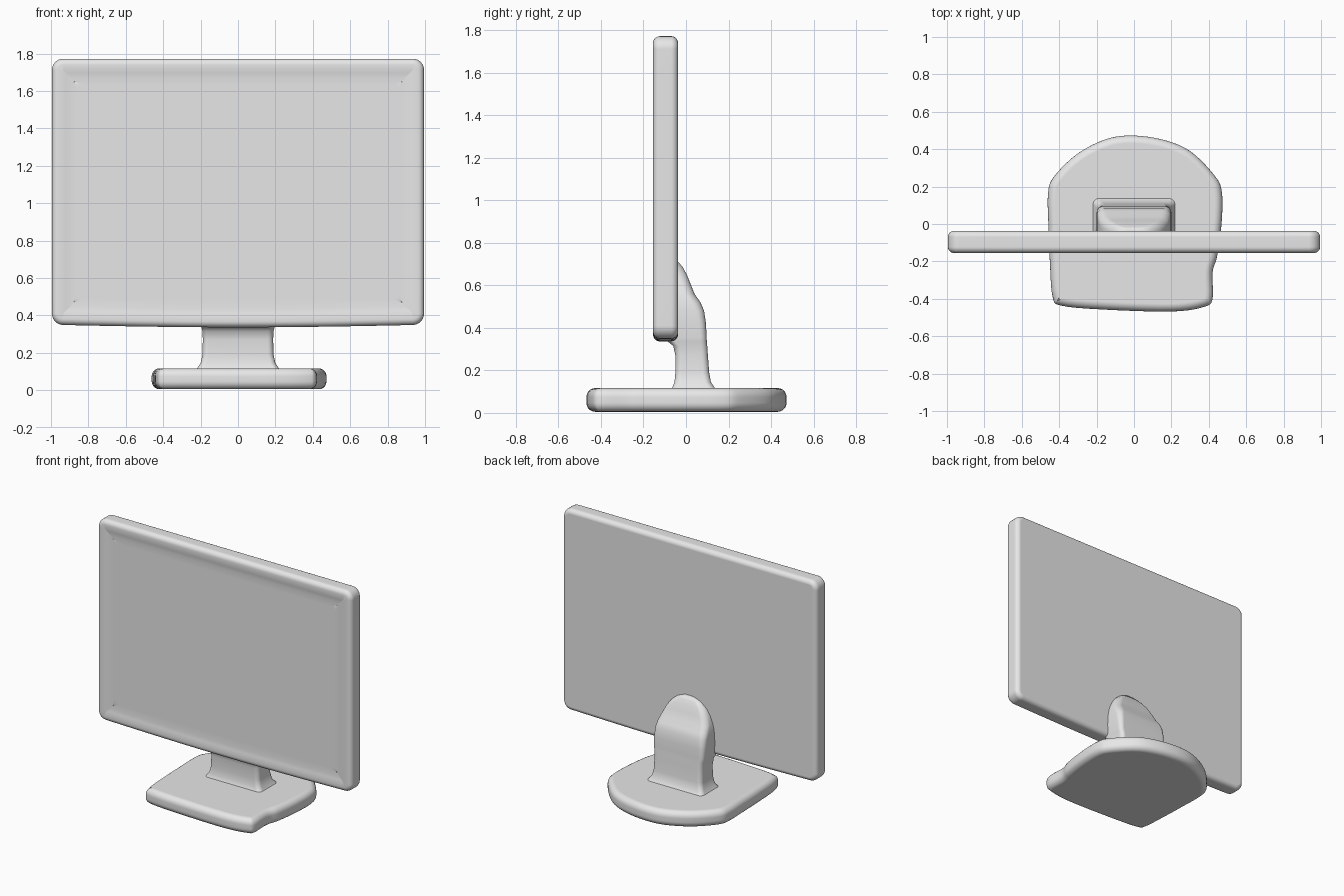
import bpy, bmesh, math
from mathutils import Vector

if "Cube" in bpy.data.objects:
    bpy.data.objects.remove(bpy.data.objects["Cube"])

grey = bpy.data.materials.new("plain grey")
grey.diffuse_color = (0.8, 0.8, 0.8, 1)
grey.use_nodes = True
grey.node_tree.nodes["Principled BSDF"].inputs["Base Color"].default_value = grey.diffuse_color


def skin(name, rings):
    """Join equal closed rings of points into one smooth capped solid."""
    bm = bmesh.new()
    rows = [[bm.verts.new(p) for p in ring] for ring in rings]
    n = len(rows[0])
    for a, b in zip(rows, rows[1:]):
        for i in range(n):
            j = (i + 1) % n
            bm.faces.new((a[i], a[j], b[j], b[i]))
    bm.faces.new(rows[0])
    bm.faces.new(rows[-1])
    bmesh.ops.recalc_face_normals(bm, faces=bm.faces)
    for f in bm.faces:
        f.smooth = True
    me = bpy.data.meshes.new(name)
    bm.to_mesh(me)
    bm.free()
    me.materials.append(grey)
    ob = bpy.data.objects.new(name, me)
    bpy.context.collection.objects.link(ob)
    ob.modifiers.new("even shading", 'WEIGHTED_NORMAL')
    return ob


def spline(pts, steps=5):
    """Closed smooth curve through 2D points."""
    out, n = [], len(pts)
    for i in range(n):
        a, b, c, d = (Vector(pts[(i + k) % n]) for k in (-1, 0, 1, 2))
        for s in range(steps):
            t = s / steps
            out.append(0.5 * (2 * b + (c - a) * t + (2 * a - 5 * b + 4 * c - d) * t * t
                              + (3 * b - a - 3 * c + d) * t ** 3))
    return out


def rounded_rect(x0, x1, y0, y1, r, seg=6, side=1):
    """Counter-clockwise rounded rectangle, with each side split evenly."""
    out = []
    for k, (cx, cy) in enumerate([(x1 - r, y1 - r), (x0 + r, y1 - r),
                                  (x0 + r, y0 + r), (x1 - r, y0 + r)]):
        for s in range(seg + 1):
            a = math.pi / 2 * (k + s / seg)
            out.append(Vector((cx + r * math.cos(a), cy + r * math.sin(a))))
        nxt = [(x0 + r, y1), (x0, y0 + r), (x1 - r, y0), (x1, y1 - r)][k]
        start = out[-1].copy()
        for s in range(1, side):
            out.append(start.lerp(Vector(nxt), s / side))
    return out


def shrink(outline, d):
    """Move a counter-clockwise outline inward by d."""
    n, out = len(outline), []
    for i, p in enumerate(outline):
        t = (outline[(i + 1) % n] - outline[i - 1]).normalized()
        out.append(p + Vector((-t.y, t.x)) * d)
    return out


def round_edge(lo, hi, r, seg=5):
    """(inset, height) profile of a slab with rounded rims."""
    arc = [(r * (1 - math.sin(a)), r * (1 - math.cos(a)))
           for a in (math.pi / 2 * s / seg for s in range(seg + 1))]
    return [(i, lo + h) for i, h in arc] + [(i, hi - h) for i, h in reversed(arc)]


# Display panel: rounded slab with a soft bezel and shallow recessed screen
panel = rounded_rect(-0.995, 0.995, 0.35, 1.772, 0.06, side=12)
for p in panel:
    if p.y < 0.4:
        p.y -= 0.014 * math.cos(p.x * math.pi / 2)
profile = round_edge(0.037, 0.155, 0.032) + [(0.055, 0.155), (0.075, 0.151), (0.10, 0.147)]
rings = [[(p.x, -h, p.y) for p in shrink(panel, d)] for d, h in profile]
# the screen surface itself is a plain rounded rectangle inside the bezel
rings.append([(p.x, -0.146, p.y) for p in
              rounded_rect(-0.86, 0.86, 0.49, 1.63, 0.04, side=12)])
skin("display_panel", rings)

# Base plate: squared front, arched back
base = spline([(-0.435, -0.39), (-0.385, -0.437), (-0.15, -0.458), (0.2, -0.468),
               (0.375, -0.443), (0.42, -0.40), (0.42, -0.26), (0.445, -0.17),
               (0.468, 0.0), (0.47, 0.17), (0.43, 0.26), (0.3, 0.39), (0.15, 0.452),
               (-0.02, 0.473), (-0.16, 0.45), (-0.31, 0.37), (-0.43, 0.25),
               (-0.46, 0.16), (-0.457, -0.02), (-0.45, -0.2)])
skin("base_plate", [[(p.x, p.y, h) for p in shrink(base, d)]
                    for d, h in round_edge(0.005, 0.117, 0.042)])

# Neck: flared foot, upright arm, rounded hump fading into the panel's back
# (height, front y, back y, half width, corner radius)
sections = [(0.09, -0.08, 0.155, 0.235, 0.03), (0.118, -0.065, 0.135, 0.218, 0.03),
            (0.145, -0.054, 0.117, 0.20, 0.03), (0.19, -0.05, 0.109, 0.19, 0.03),
            (0.27, -0.05, 0.103, 0.188, 0.03), (0.315, -0.06, 0.10, 0.19, 0.03),
            (0.335, -0.085, 0.098, 0.195, 0.03), (0.355, -0.12, 0.097, 0.197, 0.03),
            (0.42, -0.12, 0.094, 0.20, 0.035), (0.48, -0.12, 0.085, 0.198, 0.04),
            (0.52, -0.12, 0.068, 0.193, 0.045), (0.56, -0.12, 0.04, 0.183, 0.045),
            (0.61, -0.12, 0.02, 0.162, 0.045), (0.65, -0.12, 0.004, 0.135, 0.04),
            (0.685, -0.12, -0.015, 0.095, 0.035), (0.71, -0.12, -0.036, 0.05, 0.03)]
skin("neck", [[(p.x, p.y, z) for p in rounded_rect(-w, w, y0, y1, r, side=4)]
              for z, y0, y1, w, r in sections])
